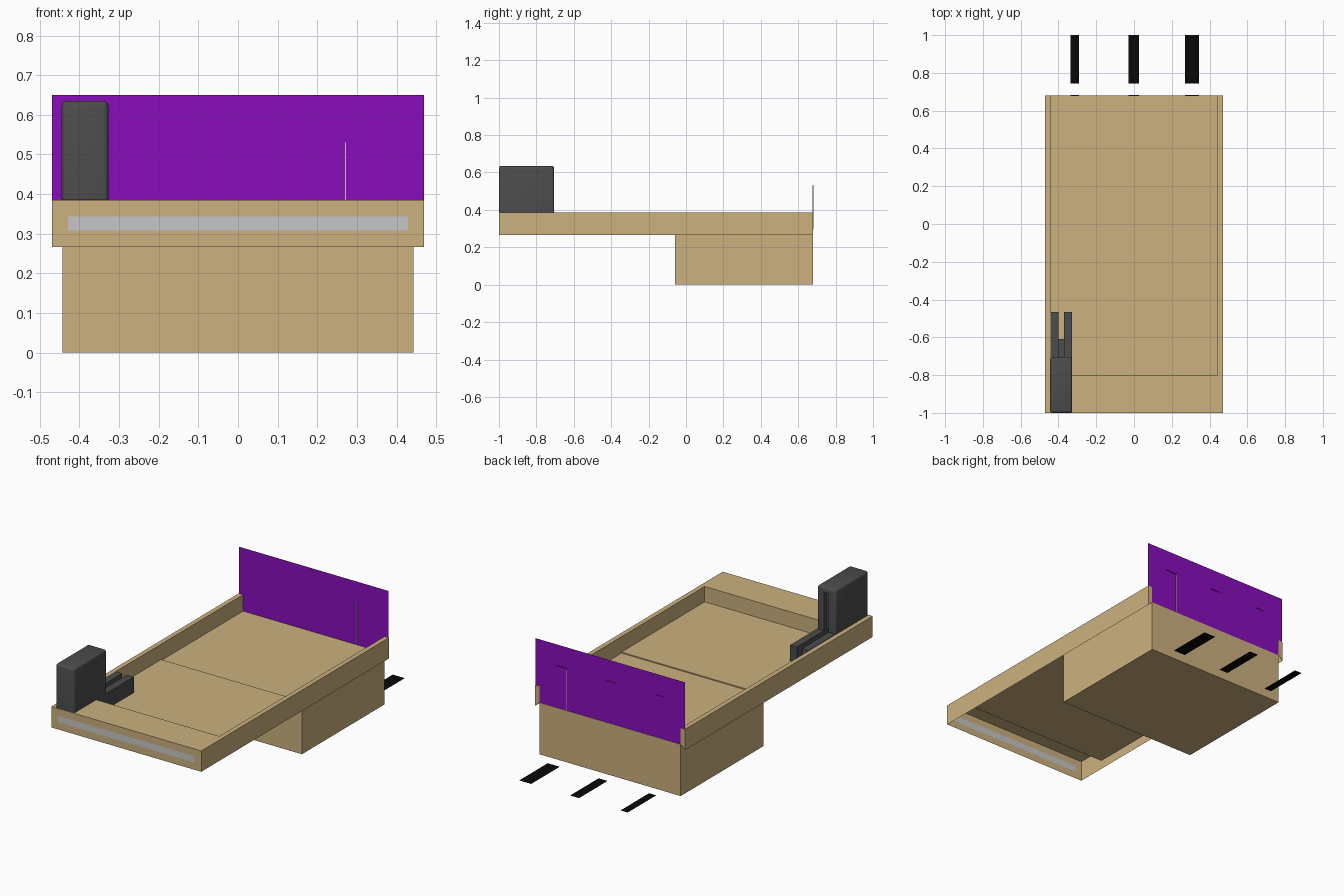
import bpy, bmesh

if "Cube" in bpy.data.objects:
    bpy.data.objects.remove(bpy.data.objects["Cube"])


def lin(c):
    c /= 255
    return c / 12.92 if c <= 0.04045 else ((c + 0.055) / 1.055) ** 2.4


def material(name, r, g, b):
    m = bpy.data.materials.new(name)
    m.diffuse_color = (lin(r), lin(g), lin(b), 1)
    m.use_nodes = True
    m.node_tree.nodes["Principled BSDF"].inputs["Base Color"].default_value = m.diffuse_color
    return m


WOOD = material("tan_wood", 203, 177, 126)
PURPLE = material("purple", 137, 13, 187)
DARK = material("dark_grey", 76, 76, 76)
SILVER = material("light_grey", 198, 198, 200)
BLACK = material("black", 8, 8, 8)


def finish(name, bm, *mats):
    me = bpy.data.meshes.new(name)
    bm.to_mesh(me)
    bm.free()
    ob = bpy.data.objects.new(name, me)
    bpy.context.collection.objects.link(ob)
    for m in mats:
        me.materials.append(m)
    return ob


def box(name, mat, x, y, z):
    bm = bmesh.new()
    bmesh.ops.create_cube(bm, size=1)
    for v in bm.verts:
        v.co = [r[0] if c < 0 else r[1] for c, r in zip(v.co, (x, y, z))]
    return finish(name, bm, mat)


def sheet(name, mat, pts):
    bm = bmesh.new()
    bm.faces.new([bm.verts.new(p) for p in pts])
    return finish(name, bm, mat)


# U-shaped frame: open-bottomed shell with outer wall, rim and inner wall
W, IN, BACK, RIM, LOW, FLOOR = 0.47, 0.443, 0.68, 0.385, 0.267, 0.292
outer = [(-W, BACK), (-W, -1), (W, -1), (W, BACK)]
inner = [(-IN, BACK), (-IN, -0.8), (IN, -0.8), (IN, BACK)]
bm = bmesh.new()
rows = [[bm.verts.new((x, y, z)) for x, y in pts]
        for pts, z in ((outer, LOW), (outer, RIM), (inner, RIM), (inner, FLOOR))]
for a, b in zip(rows, rows[1:]):
    for i in range(3):
        bm.faces.new((a[i], a[i + 1], b[i + 1], b[i]))
for end in (0, 3):
    bm.faces.new([r[end] for r in rows])
bmesh.ops.recalc_face_normals(bm, faces=bm.faces)
bm.normal_update()
# Light strip inset into the front face
front = [f for f in bm.faces if f.calc_center_median().y < -0.99]
bmesh.ops.inset_individual(bm, faces=front, thickness=0.041, use_even_offset=True)
front[0].material_index = 1
finish("frame", bm, WOOD, SILVER)

# Bed floor (slightly above the base top) and base cabinet
box("front_floor", WOOD, (-IN, IN), (-0.8, -0.055), (FLOOR, FLOOR + 0.006))
box("base_cabinet", WOOD, (-IN, IN), (-0.06, BACK), (0, FLOOR))

# Thin purple back panel
yb = BACK - 0.002
sheet("back_panel", PURPLE, [(-W, yb, FLOOR), (W, yb, FLOOR), (W, yb, 0.65), (-W, yb, 0.65)])

# Ground strips behind, each with a small ledge on the panel
for n, (x0, x1) in enumerate(((-0.335, -0.29), (-0.03, 0.026), (0.27, 0.345))):
    sheet(f"ground_strip_{n}", BLACK,
          [(x0, 0.745, 0), (x1, 0.745, 0), (x1, 1, 0), (x0, 1, 0)])
    box(f"panel_ledge_{n}", PURPLE, (x0, x1), (yb, yb + 0.004), (0.528, 0.532))
box("panel_slot_edge", SILVER, (0.270, 0.273), (yb - 0.002, yb + 0.003), (FLOOR + 0.003, 0.53))

# Rounded tower on the front corner with a grooved back
X0, X1, G0, G1 = -0.445, -0.327, -0.40, -0.37
tower = box("tower", DARK, (X0, X1), (-1, -0.705), (RIM + 0.001, 0.635))
bm = bmesh.new()
bm.from_mesh(tower.data)
edges = [e for e in bm.edges if max(v.co.z for v in e.verts) > 0.6]
bmesh.ops.bevel(bm, geom=edges, offset=0.013, segments=3, profile=0.5, affect='EDGES')
bm.to_mesh(tower.data)
bm.free()
cutter = box("groove_cutter", DARK, (G0, G1), (-0.73, -0.6), (0.3, 0.605))
cutter.hide_render = True
cutter.hide_set(True)
cut = tower.modifiers.new("groove", 'BOOLEAN')
cut.operation = 'DIFFERENCE'
cut.object = cutter
bpy.context.view_layer.objects.active = tower
tower.select_set(True)
bpy.ops.object.modifier_apply(modifier=cut.name)
bpy.ops.object.shade_smooth_by_angle()
bpy.data.objects.remove(cutter)

# Tower feet reaching along the bed floor
zf = FLOOR + 0.006
for side, x0, x1 in (("left", X0 + 0.003, G0), ("right", G1, X1)):
    box(f"tower_foot_{side}", DARK, (x0, x1), (-0.799, -0.465), (zf, RIM + 0.002))
box("tower_foot_middle", DARK, (G0, G1), (-0.799, -0.61), (zf, 0.36))
